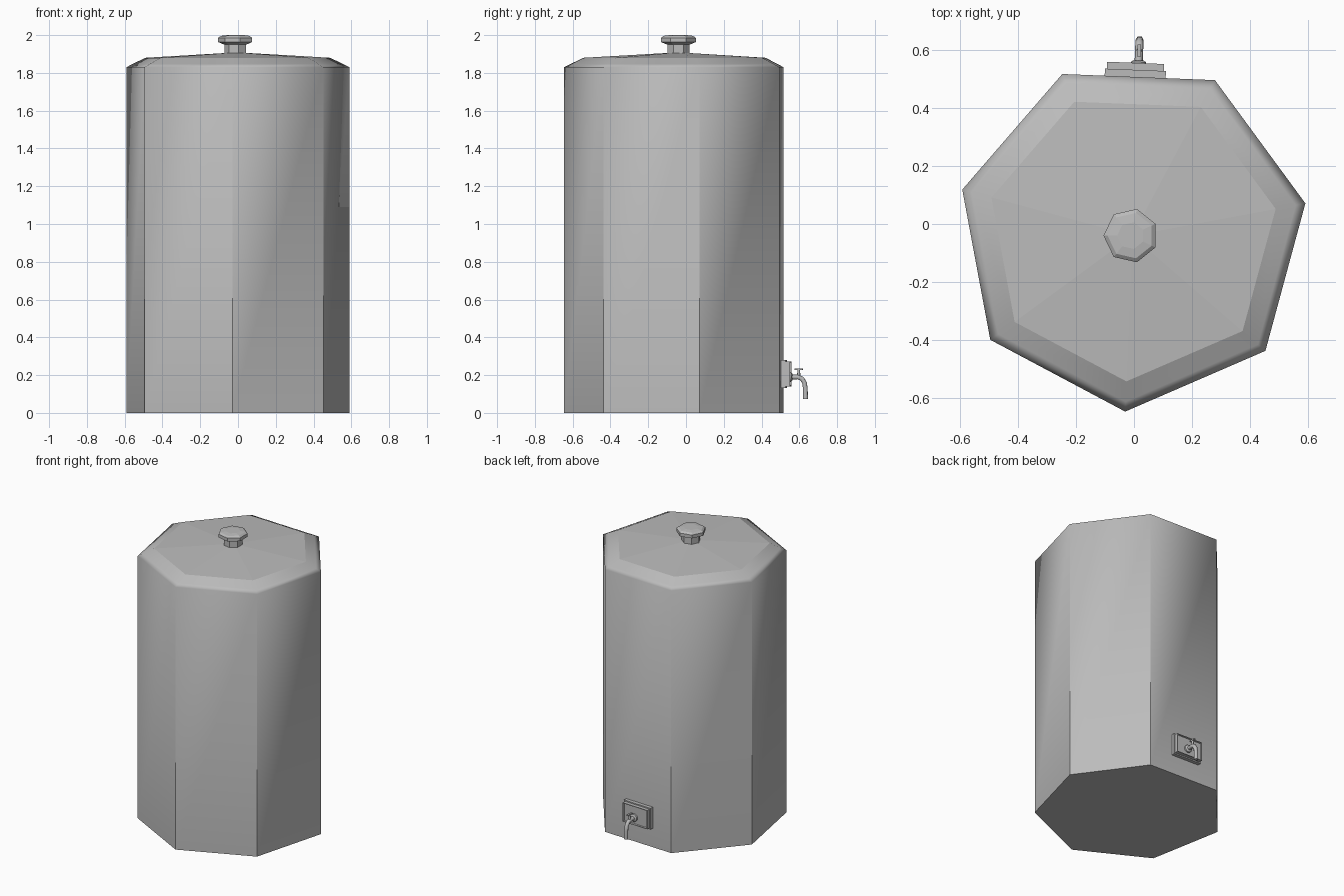
import bpy, bmesh, math
from mathutils import Vector, Matrix

if "Cube" in bpy.data.objects:
    bpy.data.objects.remove(bpy.data.objects["Cube"])

SIDES = 7
CENTRE = Vector((-0.006, -0.04, 0))

metal = bpy.data.materials.new("grey_metal")
metal.use_nodes = True
metal.diffuse_color = (0.5, 0.5, 0.5, 1)
metal.node_tree.nodes["Principled BSDF"].inputs["Base Color"].default_value = (0.5, 0.5, 0.5, 1)


def add_object(name, bm):
    bmesh.ops.recalc_face_normals(bm, faces=bm.faces)
    mesh = bpy.data.meshes.new(name)
    bm.to_mesh(mesh)
    bm.free()
    mesh.materials.append(metal)
    obj = bpy.data.objects.new(name, mesh)
    bpy.context.collection.objects.link(obj)
    return obj


def lathe(name, profile, start, sides=SIDES, matrix=Matrix.Translation(CENTRE)):
    """Closed faceted solid from (radius, height) rings."""
    bm = bmesh.new()
    rings = []
    for r, z in profile:
        angles = [math.radians(start) + math.tau * i / sides for i in range(sides)]
        rings.append([bm.verts.new((r * math.cos(a), r * math.sin(a), z)) for a in angles])
    for low, high in zip(rings, rings[1:]):
        for i in range(sides):
            j = (i + 1) % sides
            bm.faces.new((low[i], low[j], high[j], high[i]))
    bm.faces.new(rings[0][::-1])
    bm.faces.new(rings[-1])
    bm.transform(matrix)
    return add_object(name, bm)


def box(name, size, location, matrix, inset=0):
    bm = bmesh.new()
    bmesh.ops.create_cube(bm, size=1)
    bm.transform(Matrix.Translation(location) @ Matrix.Diagonal((*size, 1)))
    if inset:
        bm.normal_update()
        front = [f for f in bm.faces if f.normal.y > 0.9]
        bmesh.ops.inset_region(bm, faces=front, thickness=0.006, depth=0)
        bmesh.ops.inset_region(bm, faces=front, thickness=0.004, depth=-inset)
    bm.transform(matrix)
    return add_object(name, bm)


# Tank body with a rounded shoulder
RIM, MID, LID = 1.83, 1.847, 1.88
tank = lathe("tank_body", [(0.606, 0), (0.606, RIM), (0.572, MID), (0.502, LID)], -92.3)
mesh = tank.data
normals = []
for poly in mesh.polygons:
    poly.use_smooth = True
    for v in poly.vertices:
        co = mesh.vertices[v].co
        radial = Vector((co.x - CENTRE.x, co.y - CENTRE.y, 0)).normalized()
        n = poly.normal.copy()
        # walls are crisp at the foot and blend into the shoulder at the rim
        if abs(n.z) < 0.95:
            if abs(co.z - RIM) < 0.001:
                n = radial + Vector((0, 0, 0.25))
            elif co.z > RIM:
                n = radial * 0.45 + Vector((0, 0, 0.9))
        normals.append(n.normalized())
mesh.normals_split_custom_set(normals)

# Shallow lid and its knob
lathe("lid", [(0.502, LID), (0.05, 1.906)], -92.3)
knob_centre = Matrix.Translation((-0.011, -0.04, 0))
lathe("knob_stem", [(0.06, 1.895), (0.06, 1.955)], 180, matrix=knob_centre)
lathe("knob_cap", [(0.062, 1.95), (0.094, 1.963), (0.094, 1.986), (0.08, 1.996), (0.047, 2.0)],
      180, matrix=knob_centre)

# Tap assembly, in a frame whose y axis points out of the back wall
wall = Matrix.Translation((0.014, 0.507, 0)) @ Matrix.Rotation(math.radians(-2.3), 4, "Z")
box("tap_plate_base", (0.21, 0.03, 0.148), (-0.01, 0.008, 0.206), wall)
box("tap_plate_front", (0.196, 0.03, 0.132), (-0.01, 0.032, 0.206), wall, inset=0.008)


def turned(name, profile, sides, location, outward=False):
    m = wall @ Matrix.Translation(location)
    if outward:
        m = m @ Matrix.Rotation(-math.pi / 2, 4, "X")
    return lathe(name, profile, 0, sides, m)


round_parts = [
    turned("tap_flange", [(0.026, 0), (0.026, 0.014), (0.018, 0.02)], 12, (0, 0.036, 0.19), True),
    turned("tap_spindle", [(0.009, 0), (0.007, 0.04)], 8, (0, 0.09, 0.19)),
]
box("tap_lever", (0.013, 0.042, 0.009), (0, 0.09, 0.231), wall)

# Bent spout
curve = bpy.data.curves.new("tap_spout", "CURVE")
curve.dimensions = "3D"
curve.bevel_depth = 0.014
curve.bevel_resolution = 1
curve.use_fill_caps = True
path = [(0.035, 0.19), (0.085, 0.19), (0.107, 0.181), (0.12, 0.16), (0.125, 0.13), (0.126, 0.073)]
spline = curve.splines.new("POLY")
spline.points.add(len(path) - 1)
for point, (y, z) in zip(spline.points, path):
    point.co = (*(wall @ Vector((0, y, z))), 1)
spline.use_smooth = True
curve.materials.append(metal)
bpy.context.collection.objects.link(bpy.data.objects.new("tap_spout", curve))

# Smooth the small turned parts while keeping their edges sharp
bpy.ops.object.select_all(action="DESELECT")
for obj in round_parts:
    obj.select_set(True)
bpy.context.view_layer.objects.active = round_parts[0]
bpy.ops.object.shade_smooth_by_angle(angle=math.radians(50))
